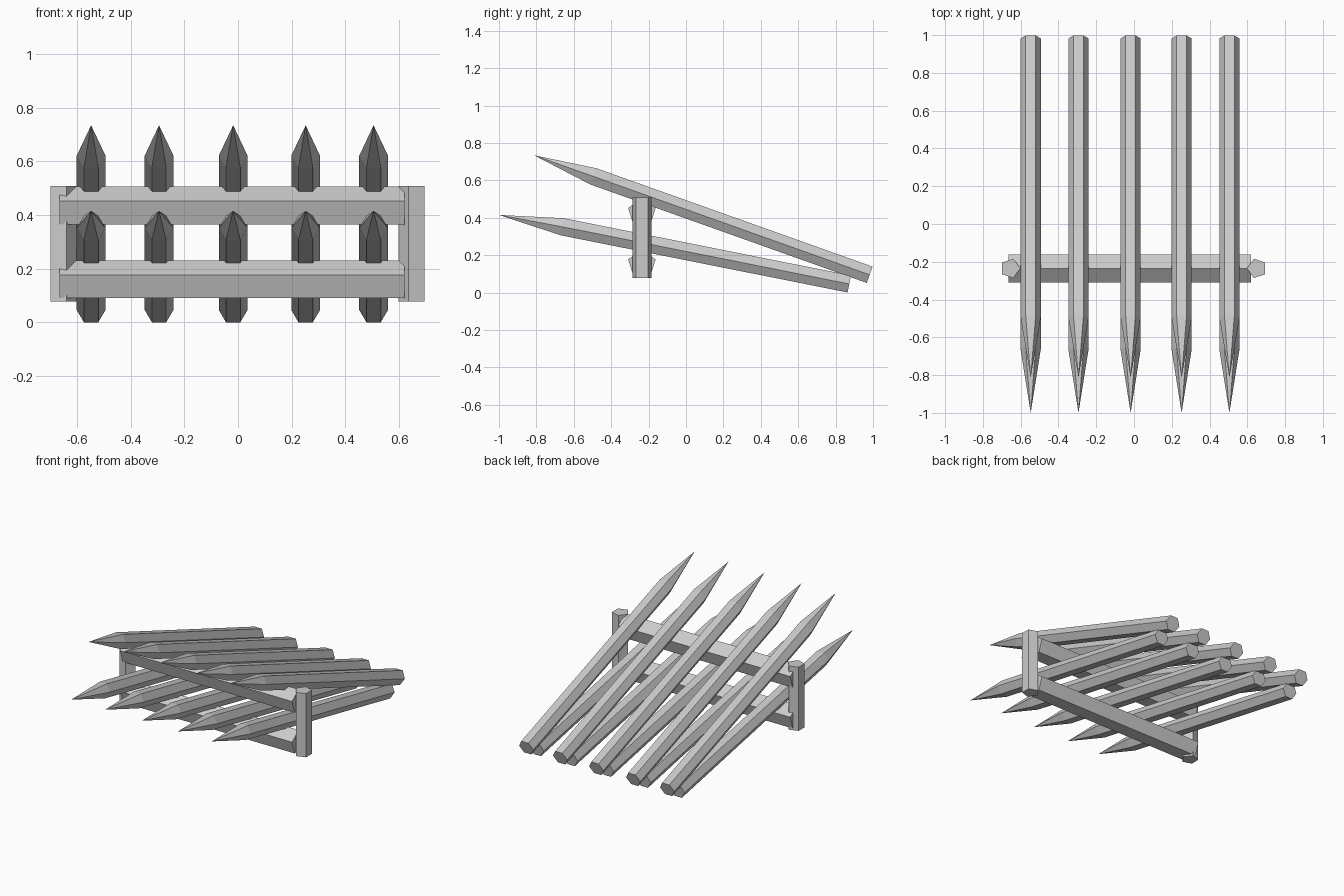
import bpy, bmesh
from math import cos, sin, pi
from mathutils import Vector

if "Cube" in bpy.data.objects:
    bpy.data.objects.remove(bpy.data.objects["Cube"])


def bar(name, start, end, side, sides, radius, phase=0.0, tip=None):
    """Prism between two points; 'side' is the phase-0 direction. Optional pointed tip."""
    start, end, side = Vector(start), Vector(end), Vector(side)
    up = side.cross((end - start).normalized())
    angles = [phase + 2 * pi * i / sides for i in range(sides)]
    offsets = [radius * (cos(a) * side + sin(a) * up) for a in angles]
    bm = bmesh.new()
    back = [bm.verts.new(start + o) for o in offsets]
    front = [bm.verts.new(end + o) for o in offsets]
    apex = bm.verts.new(tip) if tip else None
    bm.faces.new(back)
    if not apex:
        bm.faces.new(front)
    for i in range(sides):
        j = (i + 1) % sides
        bm.faces.new((back[i], back[j], front[j], front[i]))
        if apex:
            bm.faces.new((front[i], front[j], apex))
    bmesh.ops.recalc_face_normals(bm, faces=bm.faces)
    mesh = bpy.data.meshes.new(name)
    bm.to_mesh(mesh)
    bm.free()
    obj = bpy.data.objects.new(name, mesh)
    bpy.context.collection.objects.link(obj)
    return obj


# Two tiers of sharpened hexagonal stakes
tiers = {
    "lower_stake": ((0.873, 0.046), (-0.663, 0.352), (-1.0, 0.415)),
    "upper_stake": ((0.982, 0.095), (-0.495, 0.621), (-0.813, 0.734)),
}
for x in (-0.547, -0.294, -0.018, 0.252, 0.505):
    for name, (back, shoulder, tip) in tiers.items():
        bar(name, (x, *back), (x, *shoulder), (1, 0, 0), 6, 0.0535, tip=(x, *tip))

# Pentagonal cross rails, ridge upward
for name, z in (("lower_rail", 0.153), ("upper_rail", 0.428)):
    bar(name, (-0.665, -0.236, z), (0.62, -0.236, z), (0, 0, 1), 5, 0.0775)

# Pentagonal end posts, ridge facing inward
for name, x, inward in (("left_post", -0.655, 1), ("right_post", 0.651, -1)):
    bar(name, (x, -0.235, 0.078), (x, -0.235, 0.508), (inward, 0, 0), 5, 0.0535)
